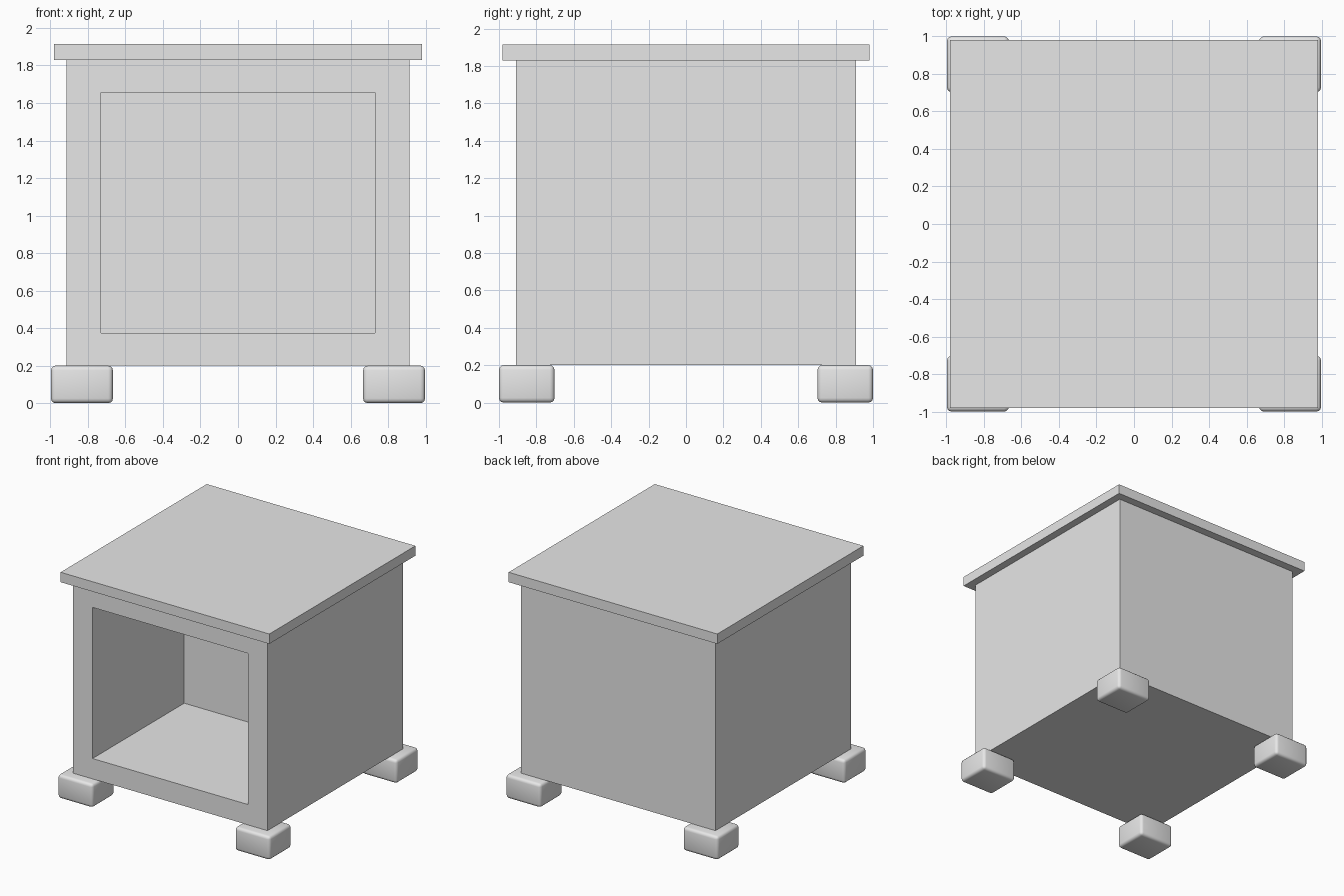
import bpy
import bmesh
from mathutils import Vector

default = bpy.data.objects.get("Cube")
if default:
    bpy.data.objects.remove(default, do_unlink=True)

grey = bpy.data.materials.new("light_grey")
grey.use_nodes = True
grey.diffuse_color = (0.8, 0.8, 0.8, 1)
grey.node_tree.nodes["Principled BSDF"].inputs["Base Color"].default_value = (0.8, 0.8, 0.8, 1)


def box_mesh(low, high):
    """Box between two opposite corners."""
    low, high = Vector(low), Vector(high)
    bm = bmesh.new()
    bmesh.ops.create_cube(bm, size=1)
    bmesh.ops.scale(bm, vec=high - low, verts=bm.verts)
    bmesh.ops.translate(bm, vec=(low + high) / 2, verts=bm.verts)
    return bm


def finish(bm, name):
    bmesh.ops.recalc_face_normals(bm, faces=bm.faces)
    mesh = bpy.data.meshes.new(name)
    bm.to_mesh(mesh)
    bm.free()
    mesh.materials.append(grey)
    obj = bpy.data.objects.new(name, mesh)
    bpy.context.collection.objects.link(obj)
    return obj


# Cabinet body with an open compartment in the front
body = box_mesh((-0.914, -0.91, 0.2), (0.914, 0.91, 1.83))
front = min(body.faces, key=lambda f: f.calc_center_median().y)
bmesh.ops.inset_individual(body, faces=[front], thickness=0.15)
for v in front.verts:
    v.co.x = 0.729 if v.co.x > 0 else -0.729
    v.co.z = 1.656 if v.co.z > 1 else 0.373
pushed = bmesh.ops.extrude_discrete_faces(body, faces=[front])["faces"][0]
bmesh.ops.translate(body, vec=(0, 1.23, 0), verts=pushed.verts)
finish(body, "cabinet_body")

# Overhanging top slab
finish(box_mesh((-0.98, -0.98, 1.83), (0.98, 0.98, 1.914)), "top_slab")

# Four rounded block feet
for y_name, sy in (("front", -1), ("back", 1)):
    for x_name, sx in (("left", 1), ("right", -1)):
        xs = sorted((sx * 0.667, sx * 0.997))
        ys = sorted((sy * 0.703, sy))
        foot = finish(box_mesh((xs[0], ys[0], 0), (xs[1], ys[1], 0.2)),
                      f"{y_name}_{x_name}_foot")
        bevel = foot.modifiers.new("rounded_edges", "BEVEL")
        bevel.width = 0.025
        bevel.segments = 3
        bpy.ops.object.select_all(action="DESELECT")
        foot.select_set(True)
        bpy.context.view_layer.objects.active = foot
        bpy.ops.object.modifier_apply(modifier=bevel.name)
        bpy.ops.object.shade_smooth_by_angle()
